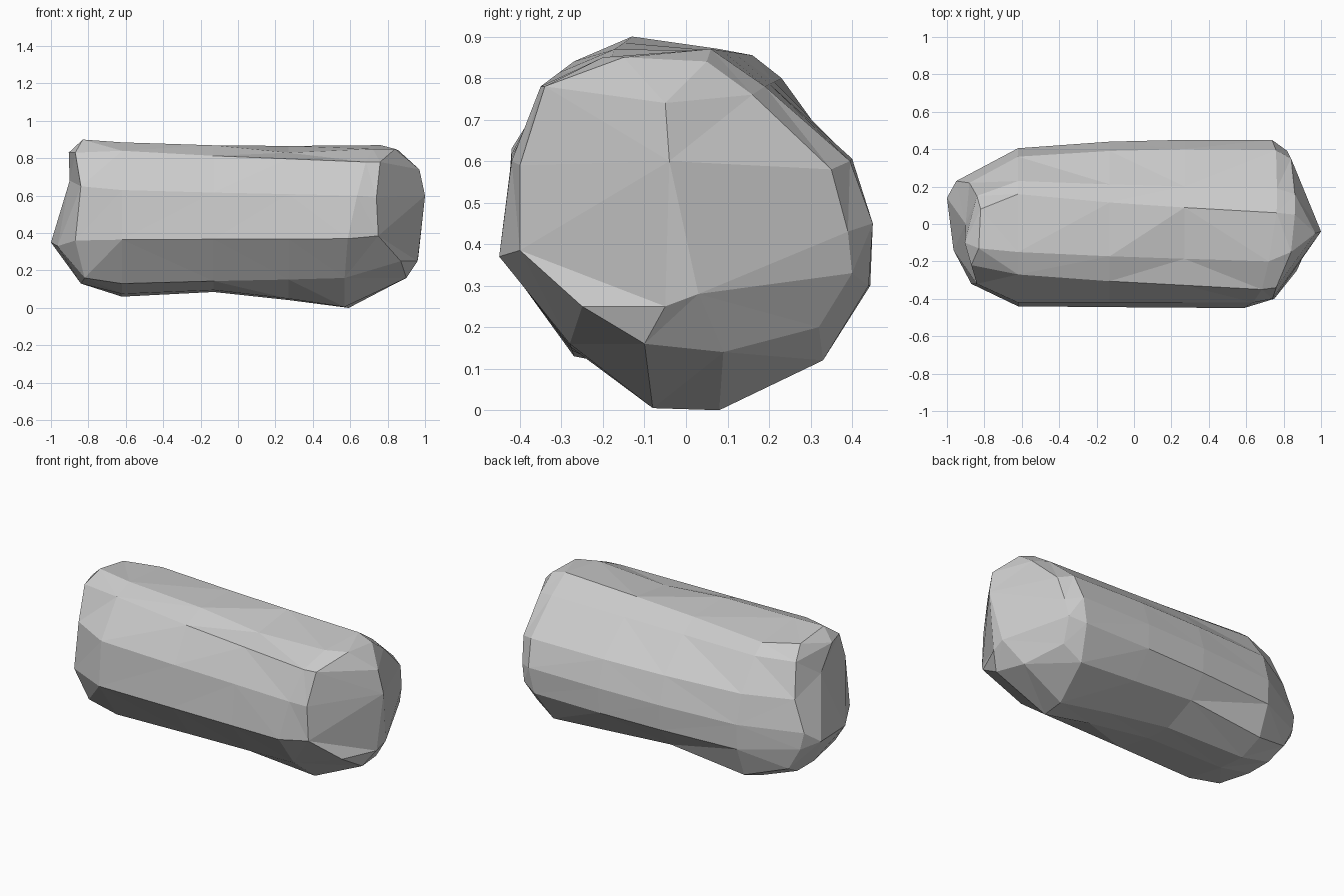
import bpy, bmesh

if "Cube" in bpy.data.objects:
    bpy.data.objects.remove(bpy.data.objects["Cube"])

# Cross-sections (y, z), starting at the bottom and going round by the back
LEFT = [(0.0, .075), (.18, .06), (.33, .12), (.40, .30), (.405, .45), (.36, .62), (.23, .80),
        (.16, .855), (-.15, .885), (-.27, .84), (-.42, .63), (-.44, .365), (-.27, .13)]
RIGHT = [(-.08, .005), (.08, .0), (.33, .12), (.44, .30), (.45, .45), (.395, .60), (.19, .78),
         (.06, .87), (-.20, .85), (-.35, .78), (-.42, .60), (-.45, .37), (-.28, .16)]

# Rounded rims of the two ends (x, y, z)
LEFT_RIM = [(-.84, -.02, .13), (-.84, .14, .13), (-.86, .25, .19), (-.93, .24, .32), (-.95, .23, .42),
            (-.88, .22, .60), (-.84, .15, .79), (-.82, .08, .87), (-.83, -.13, .90), (-.87, -.22, .83),
            (-.84, -.32, .65), (-.87, -.32, .36), (-.82, -.25, .16)]
RIGHT_RIM = [(.90, -.10, .16), (.86, .09, .14), (.77, .32, .20), (.80, .40, .33), (.82, .39, .43),
             (.84, .35, .58), (.86, .16, .76), (.86, .05, .84), (.84, -.15, .85), (.76, -.34, .78),
             (.74, -.40, .59), (.75, -.40, .385), (.87, -.25, .25)]

# Outermost ridge of each end: top, middle, low back, low front
LEFT_TIP = [(-.905, -.10, .83), (-.90, 0, .68), (-1, .14, .35), (-.965, -.14, .33)]
RIGHT_TIP = [(.97, -.05, .74), (1, -.04, .60), (.965, .03, .28), (.96, -.05, .25)]
TIP_INDEX = [2, 2, 2, 2, 1, 1, 0, 0, 0, 0, 1, 3, 3]


def between(x, t, lift=0, dip=0):
    """Section blended from both ends, hollowed underneath and dipped on top."""
    ring = []
    for i, (a, b) in enumerate(zip(LEFT, RIGHT)):
        y = a[0] + (b[0] - a[0]) * t + (.015 if 3 <= i <= 5 else 0)
        z = a[1] + (b[1] - a[1]) * t
        z += lift if i < 3 else -dip if i == 8 else 0
        ring.append((x, min(y, .45), z))
    return ring


n = len(LEFT)
rings = [
    [LEFT_TIP[k] for k in TIP_INDEX],
    LEFT_RIM,
    [(-.62, y, z) for y, z in LEFT],
    between(-.13, .45, .052),
    between(.27, .72, .025, .03),
    [(.67 + .2 * (z - .45) + .15 * y, y, z) for y, z in RIGHT],
    RIGHT_RIM,
    [RIGHT_TIP[k] for k in TIP_INDEX],
]

# Loft the stone through the rings, then collapse the end ridges
bm = bmesh.new()
loops = [[bm.verts.new(p) for p in ring] for ring in rings]
for a, b in zip(loops, loops[1:]):
    for i in range(n):
        j = (i + 1) % n
        bm.faces.new((a[i], a[j], b[j], b[i]))
bmesh.ops.remove_doubles(bm, verts=bm.verts, dist=1e-4)
bmesh.ops.holes_fill(bm, edges=bm.edges, sides=4)
bmesh.ops.triangulate(bm, faces=bm.faces)
bmesh.ops.recalc_face_normals(bm, faces=bm.faces)

mesh = bpy.data.meshes.new("stone")
bm.to_mesh(mesh)
bm.free()
stone = bpy.data.objects.new("stone", mesh)
bpy.context.collection.objects.link(stone)
